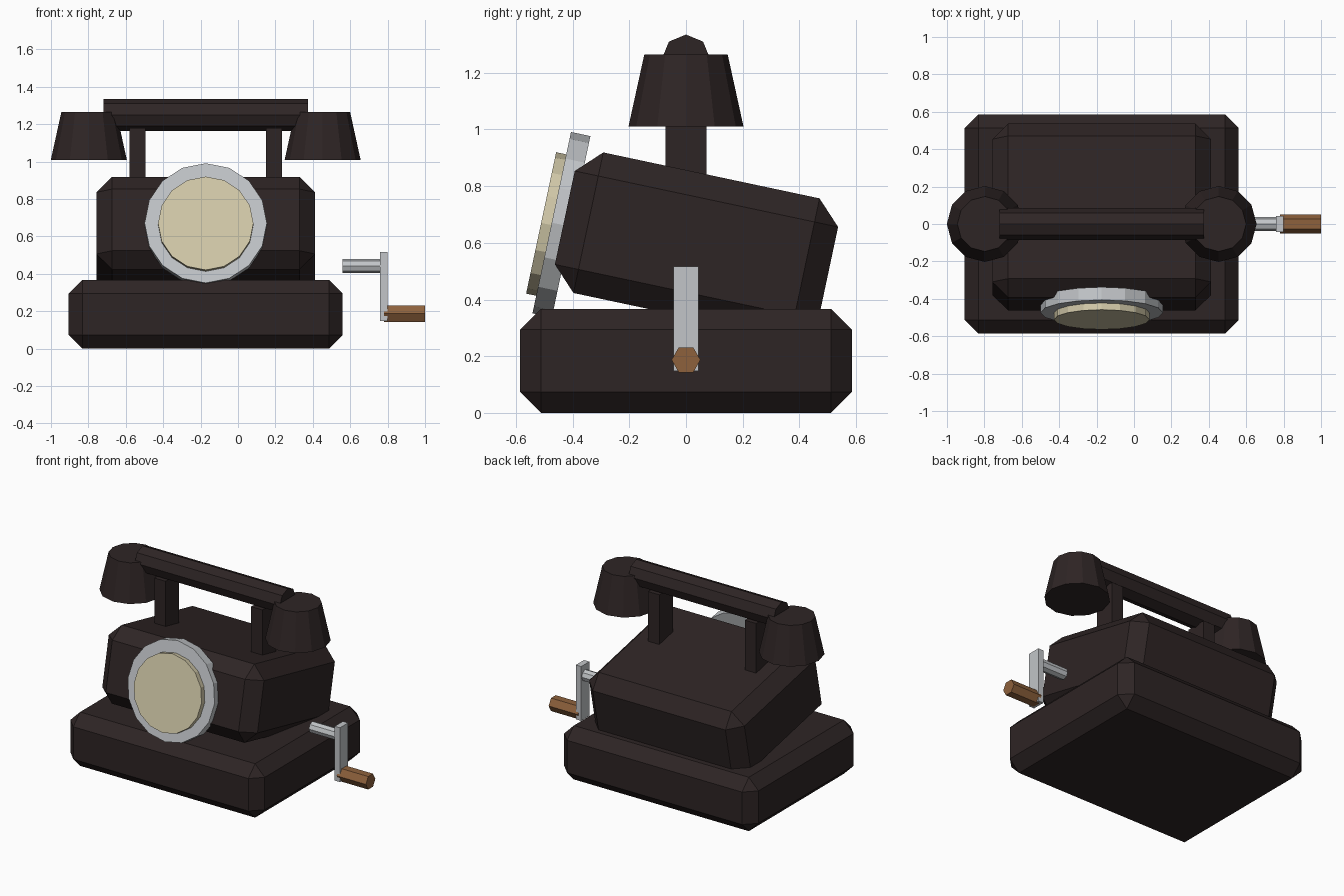
import bpy, bmesh, math
from mathutils import Matrix, Vector

if "Cube" in bpy.data.objects:
    bpy.data.objects.remove(bpy.data.objects["Cube"])

CX = -0.1725                 # centre line of the telephone body
TILT = math.radians(12)      # backward slope of the upper body
AXIS_X = (0, math.pi / 2, 0)


def material(name, rgb):
    m = bpy.data.materials.new(name)
    m.diffuse_color = (*rgb, 1)
    m.use_nodes = True
    m.node_tree.nodes["Principled BSDF"].inputs["Base Color"].default_value = m.diffuse_color
    return m


DARK = material("dark brown", (0.027, 0.018, 0.018))
SILVER = material("silver", (0.54, 0.56, 0.58))
CREAM = material("cream", (0.65, 0.59, 0.40))
WOOD = material("wood brown", (0.27, 0.12, 0.045))


def add(name, bm, loc, rot, mat):
    me = bpy.data.meshes.new(name)
    bm.to_mesh(me)
    bm.free()
    me.materials.append(mat)
    ob = bpy.data.objects.new(name, me)
    ob.location, ob.rotation_euler = loc, rot
    bpy.context.collection.objects.link(ob)
    return ob


def box(name, size, loc, mat, rot=(0, 0, 0), chamfer=0):
    bm = bmesh.new()
    bmesh.ops.create_cube(bm, size=1, matrix=Matrix.Diagonal((*size, 1)))
    ob = add(name, bm, loc, rot, mat)
    if chamfer:
        b = ob.modifiers.new("chamfer", 'BEVEL')
        b.width, b.segments, b.limit_method = chamfer, 1, 'NONE'
    return ob


def cone(name, sides, r1, r2, depth, loc, mat, rot=(0, 0, 0)):
    bm = bmesh.new()
    bmesh.ops.create_cone(bm, cap_ends=True, segments=sides,
                          radius1=r1, radius2=r2, depth=depth)
    return add(name, bm, loc, rot, mat)


# Chamfered base and tilted upper body
box("base", (1.465, 1.17, 0.367), (CX, 0, 0.1835), DARK, chamfer=0.073)
box("upper_body", (1.17, 0.95, 0.507), (CX, 0.037, 0.59), DARK,
    rot=(-TILT, 0, 0), chamfer=0.085)

# Dial: silver ring plate with a cream face in front
face_front = (math.pi / 2 - TILT, 0, 0)
cone("dial_plate", 16, 0.327, 0.327, 0.07, (CX, -0.4395, 0.664), SILVER, face_front)
cone("dial_face", 16, 0.255, 0.255, 0.08, (CX, -0.472, 0.662), CREAM, face_front)

# Cradle posts and handset cups on both sides
for side, s in (("left", -1), ("right", 1)):
    box(f"{side}_cradle_post", (0.085, 0.146, 0.42), (CX + s * 0.365, 0, 0.97), DARK)
    cone(f"{side}_handset_cup", 12, 0.203, 0.147, 0.255,
         (CX + s * 0.625, 0, 1.1375), DARK)
cone("handset_grip", 8, 0.085, 0.085, 1.095, (CX, 0, 1.25), DARK, AXIS_X)

# Side crank: axle, arm and wooden handle
cone("crank_axle", 8, 0.038, 0.038, 0.22, (0.67, 0, 0.442), SILVER, AXIS_X)
box("crank_arm", (0.04, 0.088, 0.37), (0.78, 0, 0.332), SILVER)
cone("crank_handle", 6, 0.051, 0.051, 0.22, (0.89, 0, 0.187), WOOD, AXIS_X)
